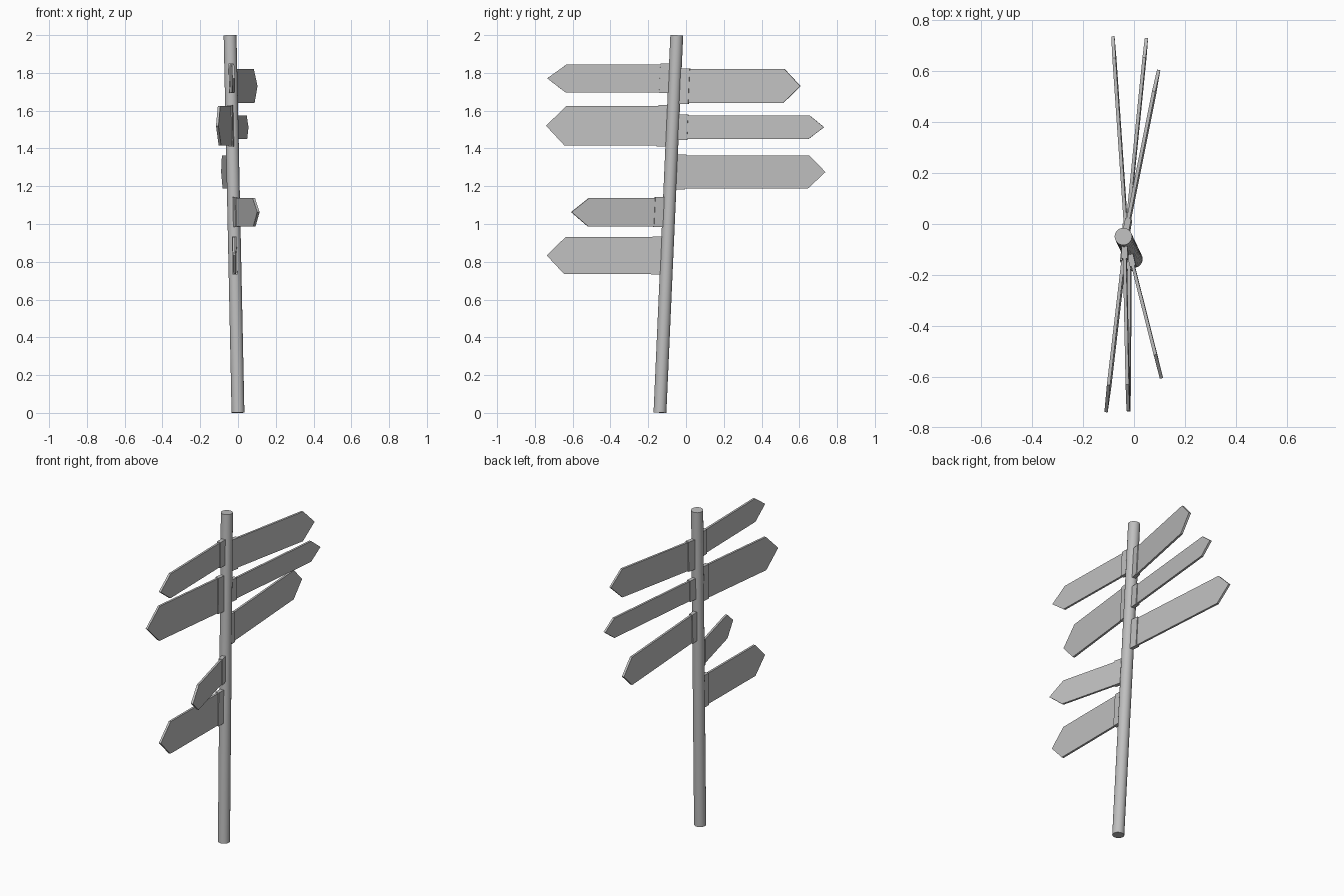
import bpy
import bmesh
from mathutils import Vector

cube = bpy.data.objects.get("Cube")
if cube:
    bpy.data.objects.remove(cube, do_unlink=True)

grey = bpy.data.materials.new("plain_grey")
grey.use_nodes = True
colour = (0.52, 0.52, 0.52, 1)
grey.diffuse_color = colour
grey.node_tree.nodes["Principled BSDF"].inputs["Base Color"].default_value = colour

# Leaning post axis
FOOT = Vector((0.0, -0.138, 0.0))
HEAD = Vector((-0.042, -0.049, 2.0))
LEAN = (HEAD - FOOT) / 2.0


def on_post(z):
    return FOOT + LEAN * z


def slab(name, outline, middle, along, thickness):
    """Extruded outline of (distance, height) points, leaning with the post."""
    side = Vector((-along.y, along.x, 0)) * thickness
    bm = bmesh.new()
    verts = [bm.verts.new(middle + along * d + LEAN * h - side / 2)
             for d, h in outline]
    face = bm.faces.new(verts)
    grown = bmesh.ops.extrude_face_region(bm, geom=[face])["geom"]
    bmesh.ops.translate(bm, vec=side,
                        verts=[g for g in grown if isinstance(g, bmesh.types.BMVert)])
    bmesh.ops.recalc_face_normals(bm, faces=bm.faces)
    mesh = bpy.data.meshes.new(name)
    bm.to_mesh(mesh)
    bm.free()
    mesh.materials.append(grey)
    obj = bpy.data.objects.new(name, mesh)
    bpy.context.collection.objects.link(obj)


def sign(name, low, high, tip_x, tip_y, point):
    """Arrow board with a thicker mounting bracket at the post."""
    middle = on_post((low + high) / 2)
    reach = Vector((tip_x - middle.x, tip_y - middle.y, 0))
    length, along = reach.length, reach.normalized()
    half = (high - low) / 2
    slab(name + "_board",
         [(0, -half), (length - point, -half), (length, 0),
          (length - point, half), (0, half)], middle, along, 0.013)
    grip = half + 0.004
    slab(name + "_bracket", [(0, -grip), (0.08, -grip), (0.08, grip), (0, grip)],
         middle, along, 0.024)


# Post
bpy.ops.mesh.primitive_cylinder_add(vertices=32, radius=0.034, depth=2.0,
                                    location=(FOOT + HEAD) / 2)
post = bpy.context.object
post.name = "post"
post.rotation_euler = LEAN.to_track_quat("Z", "Y").to_euler()
post.data.materials.append(grey)
bpy.ops.object.shade_smooth_by_angle()

# Signs: bottom, top, tip x, tip y, length of the pointed end
sign("front_top_sign", 1.697, 1.845, -0.023, -0.735, 0.10)
sign("front_wide_sign", 1.415, 1.625, -0.110, -0.74, 0.103)
sign("front_short_sign", 0.988, 1.138, 0.108, -0.607, 0.093)
sign("front_low_sign", 0.736, 0.931, -0.021, -0.737, 0.095)
sign("back_short_sign", 1.64, 1.82, 0.097, 0.606, 0.09)
sign("back_narrow_sign", 1.45, 1.575, 0.049, 0.731, 0.08)
sign("back_low_sign", 1.187, 1.363, -0.083, 0.738, 0.09)
